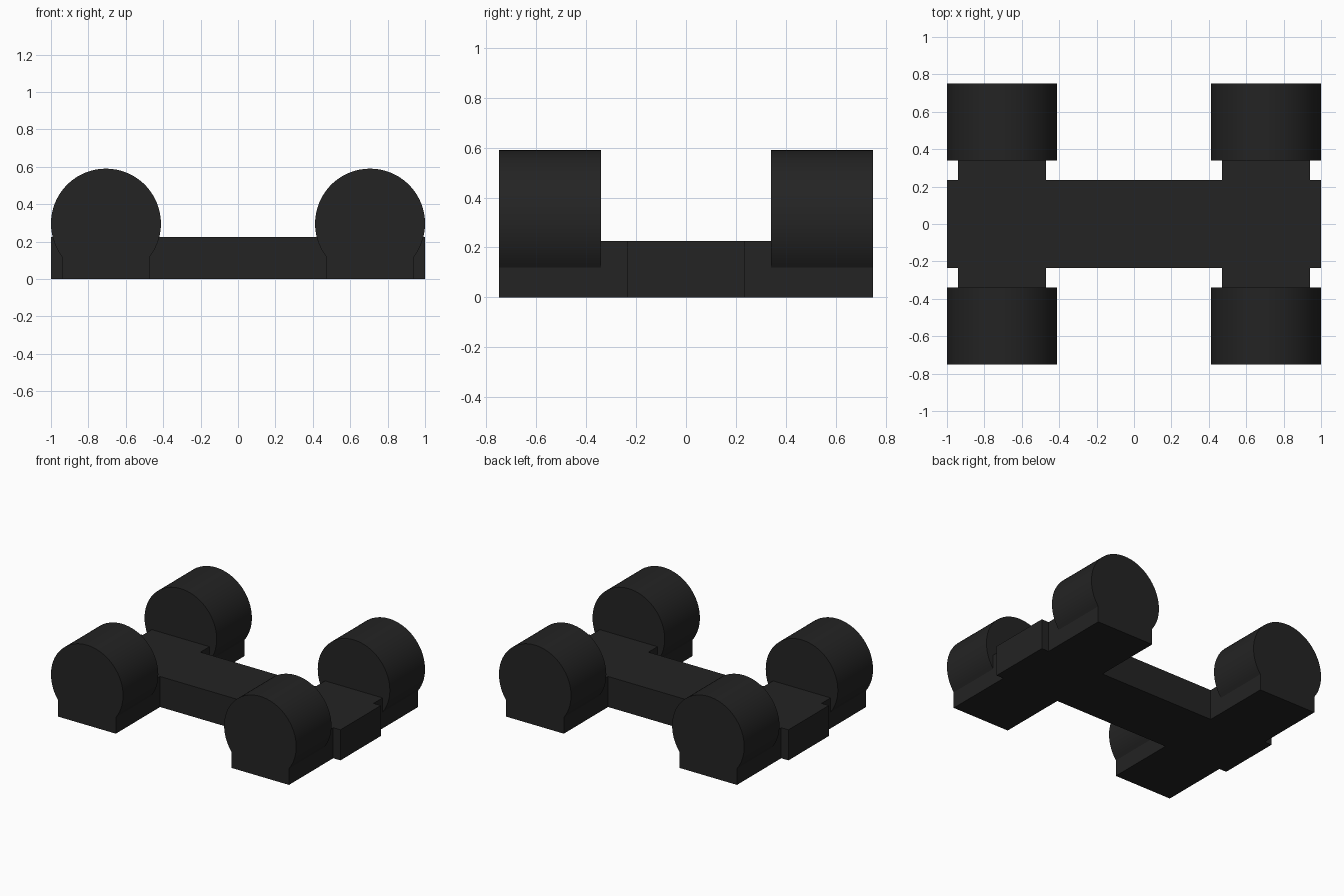
import bpy, bmesh, math
from mathutils import Vector

if "Cube" in bpy.data.objects:
    bpy.data.objects.remove(bpy.data.objects["Cube"])

black = bpy.data.materials.new("black")
black.diffuse_color = (0.017, 0.017, 0.017, 1)
black.use_nodes = True
black.node_tree.nodes["Principled BSDF"].inputs["Base Color"].default_value = black.diffuse_color

AXLE_X, AXLE_HALF = 0.706, 0.235       # axle block centre and half width
BEAM_HALF, DECK_Z = 0.235, 0.225       # beam half width and chassis height
INNER_Y, OUTER_Y = 0.34, 0.75          # wheel span across the model
RADIUS, HUB_Z = 0.294, 0.296


def extrude_profile(name, points, depth):
    """Closed prism from a planar outline swept along a depth vector."""
    bm = bmesh.new()
    face = bm.faces.new([bm.verts.new(p) for p in points])
    swept = bmesh.ops.extrude_face_region(bm, geom=[face], use_keep_orig=True)
    moved = [v for v in swept["geom"] if isinstance(v, bmesh.types.BMVert)]
    bmesh.ops.translate(bm, verts=moved, vec=Vector(depth))
    bmesh.ops.recalc_face_normals(bm, faces=bm.faces)
    mesh = bpy.data.meshes.new(name)
    bm.to_mesh(mesh)
    bm.free()
    mesh.materials.append(black)
    obj = bpy.data.objects.new(name, mesh)
    bpy.context.collection.objects.link(obj)
    return obj


# Chassis: long beam crossed by two axle blocks, drawn as one plan outline
a, b = AXLE_X - AXLE_HALF, AXLE_X + AXLE_HALF
quarter = [(1, 0), (1, BEAM_HALF), (b, BEAM_HALF), (b, INNER_Y),
           (a, INNER_Y), (a, BEAM_HALF)]
half = quarter[1:] + [(-x, y) for x, y in reversed(quarter[1:])]
plan = half + [(-x, -y) for x, y in half]
extrude_profile("chassis", [(x, y, 0) for x, y in plan], (0, 0, DECK_Z))

# Wheels: round drum standing on a square foot, one at each corner
start = -math.acos(AXLE_HALF / RADIUS)
sweep = math.pi - 2 * start
STEPS = 48
outline = [(AXLE_HALF, 0)]
for i in range(STEPS + 1):
    t = start + sweep * i / STEPS
    outline.append((RADIUS * math.cos(t), HUB_Z + RADIUS * math.sin(t)))
outline.append((-AXLE_HALF, 0))

for end, sy in (("front", -1), ("back", 1)):
    for side, sx in (("left", -1), ("right", 1)):
        wheel = extrude_profile(
            f"{end}_{side}_wheel",
            [(sx * AXLE_X + x, sy * INNER_Y, z) for x, z in outline],
            (0, sy * (OUTER_Y - INNER_Y), 0))
        bpy.ops.object.select_all(action='DESELECT')
        wheel.select_set(True)
        bpy.context.view_layer.objects.active = wheel
        bpy.ops.object.shade_smooth_by_angle(angle=math.radians(30))
